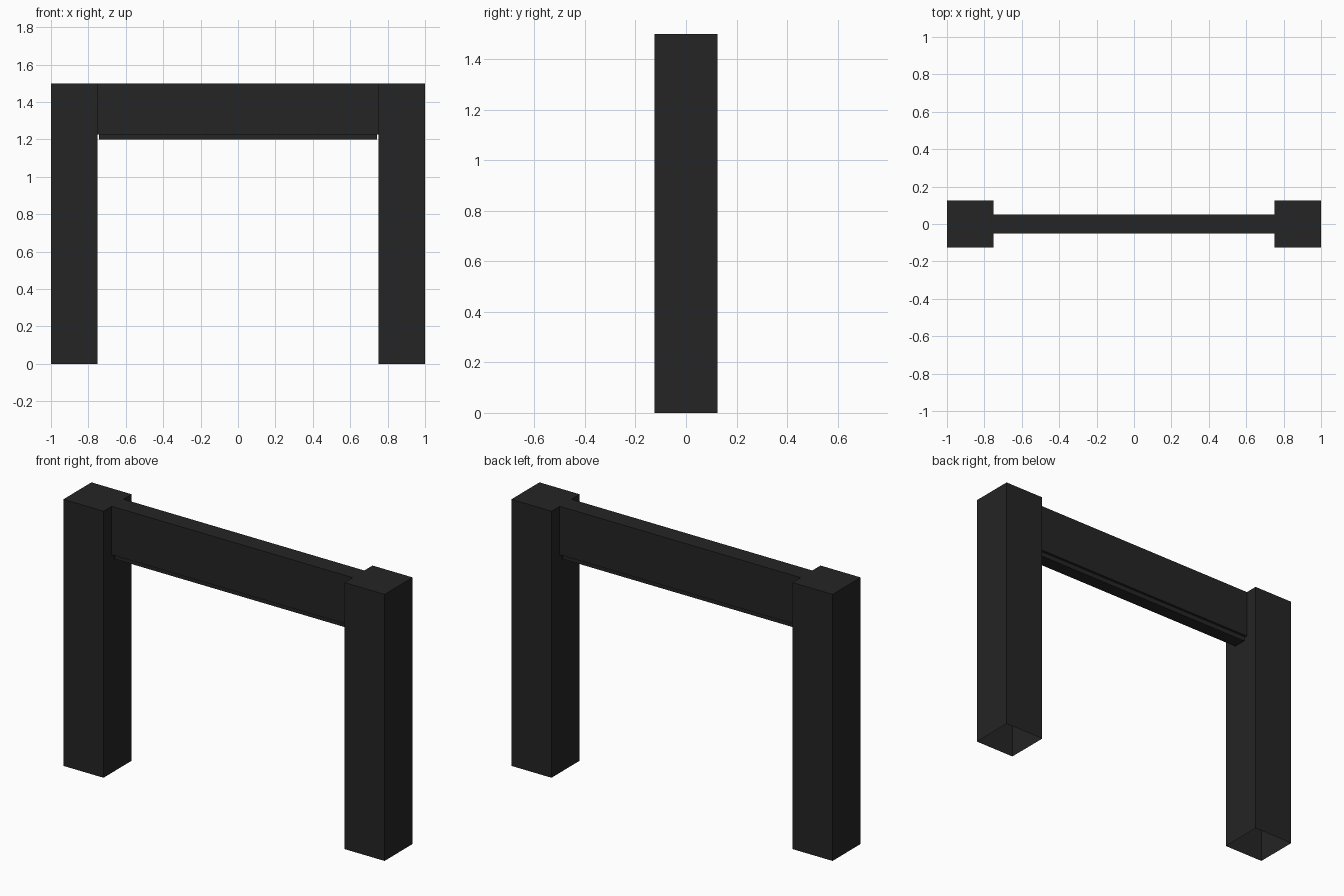
import bpy, bmesh
from mathutils import Matrix, Vector

if "Cube" in bpy.data.objects:
    bpy.data.objects.remove(bpy.data.objects["Cube"])

dark = bpy.data.materials.new("dark_grey")
dark.diffuse_color = (0.018, 0.018, 0.018, 1)
dark.use_nodes = True
dark.node_tree.nodes["Principled BSDF"].inputs["Base Color"].default_value = dark.diffuse_color


def box(name, lo, hi, open_bottom=False, open_top=False):
    lo, hi = Vector(lo), Vector(hi)
    bm = bmesh.new()
    matrix = Matrix.Translation((lo + hi) / 2) @ Matrix.Diagonal((*(hi - lo), 1))
    bmesh.ops.create_cube(bm, size=1, matrix=matrix)
    bm.normal_update()
    drop = [f for f in bm.faces
            if (open_bottom and f.normal.z < -0.9) or (open_top and f.normal.z > 0.9)]
    bmesh.ops.delete(bm, geom=drop, context='FACES_ONLY')
    mesh = bpy.data.meshes.new(name)
    bm.to_mesh(mesh)
    bm.free()
    mesh.materials.append(dark)
    obj = bpy.data.objects.new(name, mesh)
    bpy.context.collection.objects.link(obj)
    return obj


# Two square posts, open underneath
for side, x in (("left", -0.875), ("right", 0.875)):
    box(side + "_post", (x - 0.125, -0.125, 0), (x + 0.125, 0.125, 1.5), open_bottom=True)

# Lintel beam between the posts, flush with their tops
box("lintel_beam", (-0.75, -0.052, 1.227), (0.75, 0.052, 1.5))

# Narrower lip hanging below the beam
box("lower_lip", (-0.743, -0.038, 1.2), (0.743, 0.038, 1.227), open_top=True)
